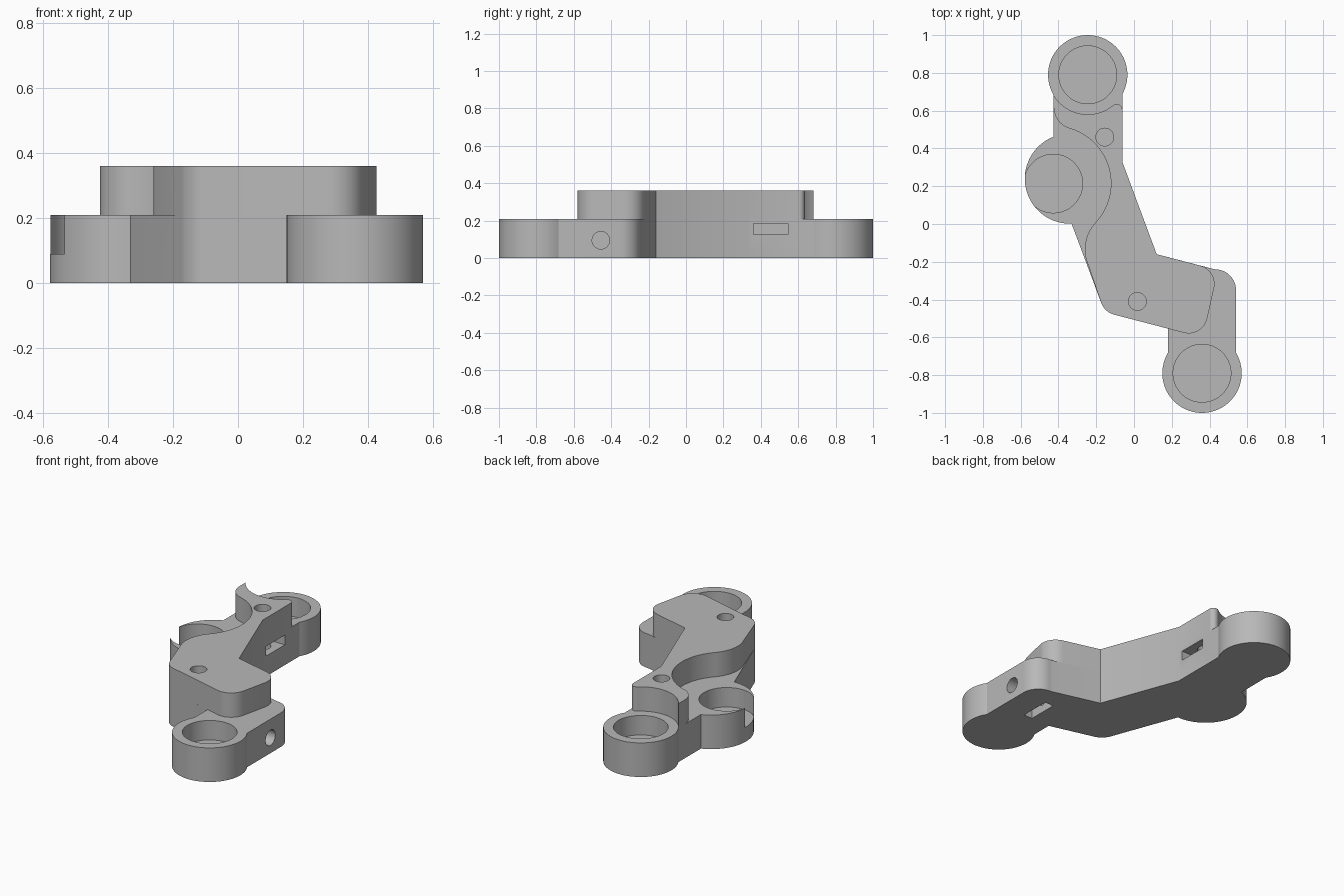
import bpy, bmesh, math
from mathutils import Vector

if "Cube" in bpy.data.objects:
    bpy.data.objects.remove(bpy.data.objects["Cube"], do_unlink=True)

LOW, HIGH, FLOOR = 0.21, 0.36, 0.09

grey = bpy.data.materials.new("plain grey")
grey.use_nodes = True
grey.diffuse_color = (0.48, 0.48, 0.48, 1)
grey.node_tree.nodes["Principled BSDF"].inputs["Base Color"].default_value = grey.diffuse_color


def arc(cx, cy, r, start, end, n=24):
    angles = [math.radians(start + (end - start) * i / n) for i in range(n + 1)]
    return [(cx + r * math.cos(a), cy + r * math.sin(a)) for a in angles]


def circle(cx, cy, r, n=96):
    return arc(cx, cy, r, 0, 360, n)[:-1]


def fillet(before, corner, after, r, n=14):
    """Round one corner of an outline with radius r."""
    p = Vector(corner)
    u = (Vector(before) - p).normalized()
    v = (Vector(after) - p).normalized()
    half = u.angle(v) / 2
    c = p + (u + v).normalized() * (r / math.sin(half))
    t = r / math.tan(half)
    a, b = p + u * t - c, p + v * t - c
    sweep = a.angle_signed(b)
    a0 = math.atan2(a.y, a.x)
    return [(c.x + r * math.cos(a0 - sweep * i / n),
             c.y + r * math.sin(a0 - sweep * i / n)) for i in range(n + 1)]


def prism(name, outline, z0, z1):
    """Extrude a flat outline between two heights."""
    bm = bmesh.new()
    face = bm.faces.new([bm.verts.new((x, y, z0)) for x, y in outline])
    new = bmesh.ops.extrude_face_region(bm, geom=[face])["geom"]
    for v in new:
        if isinstance(v, bmesh.types.BMVert):
            v.co.z = z1
    bmesh.ops.recalc_face_normals(bm, faces=bm.faces)
    mesh = bpy.data.meshes.new(name)
    bm.to_mesh(mesh)
    bm.free()
    mesh.materials.append(grey)
    ob = bpy.data.objects.new(name, mesh)
    bpy.context.collection.objects.link(ob)
    return ob


def box(name, x0, x1, y0, y1, z0, z1):
    return prism(name, [(x0, y0), (x1, y0), (x1, y1), (x0, y1)], z0, z1)


def combine(target, tool, operation):
    mod = target.modifiers.new(operation.lower(), "BOOLEAN")
    mod.operation, mod.solver, mod.object = operation, "EXACT", tool
    bpy.context.view_layer.objects.active = target
    bpy.ops.object.modifier_apply(modifier=mod.name)
    bpy.data.objects.remove(tool, do_unlink=True)


# Shared corners of the bent arm
back_right, elbow = (-0.062, 0.33), (0.12, -0.16)
side_left, heel = (-0.328, -0.005), (-0.155, -0.467)
front_left, toe = (0.18, -0.554), (0.365, -0.602)
arm_end = (0.445, -0.245)
heel_round = fillet(side_left, heel, front_left, 0.10)

# Low base: arm with straight legs at both ends
base = [(-0.425, 0.79), (-0.425, 0.3), side_left] + heel_round
base += [front_left, (0.18, -0.79), (0.54, -0.79)]
base += fillet((0.54, -0.79), (0.54, -0.24), (0.3, -0.24), 0.11)
base += [(0.42, -0.238), elbow, back_right, (-0.062, 0.79)]
body = prism("linkage_bracket", base, 0, LOW)

# Round bearing bosses: centre, radius, pocket centre
bosses = [("back_boss", -0.245, 0.79, 0.21), ("front_boss", 0.36, -0.79, 0.21),
          ("side_boss", -0.34, 0.24, 0.238)]
for name, x, y, r in bosses:
    combine(body, prism(name, circle(x, y, r), 0, LOW), "UNION")

# Raised arm, scooped away around the back and side bosses
raised = arc(-0.245, 0.79, 0.21, -50.4, -149)
raised += arc(-0.305, 0.62, 0.12, 180, 253.5)
raised += arc(-0.425, 0.215, 0.303, 73.5, -43)[1:]
raised += arc(-0.05, -0.135, 0.21, 137, 193)[1:]
raised += heel_round
raised += fillet(heel, toe, arm_end, 0.10)
raised += fillet(toe, arm_end, elbow, 0.10)
raised += [elbow, back_right]
raised += arc(-0.092, 0.605, 0.03, 0, 129.6)[:-1]
combine(body, prism("raised_arm", raised, 0.04, HIGH), "UNION")

# Bearing pockets; the side one breaks through its wall
for x, y, r in [(-0.245, 0.79, 0.153), (0.36, -0.79, 0.153), (-0.427, 0.214, 0.155)]:
    combine(body, prism("pocket", circle(x, y, r), FLOOR, LOW + 0.05), "DIFFERENCE")

# Vertical bolt holes
for x, y in [(-0.155, 0.46), (0.018, -0.41)]:
    combine(body, prism("bolt_hole", circle(x, y, 0.047, 40), 0.06, HIGH + 0.1), "DIFFERENCE")

# Sideways bolt hole in the front leg
side_hole = prism("side_bolt_hole", circle(0, 0, 0.047, 40), 0, 0.35)
side_hole.rotation_euler = (0, math.pi / 2, 0)
side_hole.location = (0.25, -0.455, 0.095)
bpy.context.view_layer.update()
combine(body, side_hole, "DIFFERENCE")

# Nut slots: one in the back leg's side, one under the front leg
combine(body, box("side_slot", -0.25, 0.02, 0.36, 0.545, 0.125, 0.185), "DIFFERENCE")
combine(body, box("under_slot", 0.31, 0.37, -0.55, -0.36, -0.1, 0.185), "DIFFERENCE")

bpy.ops.object.select_all(action="DESELECT")
body.select_set(True)
bpy.context.view_layer.objects.active = body
bpy.ops.object.shade_smooth_by_angle(angle=math.radians(25))
